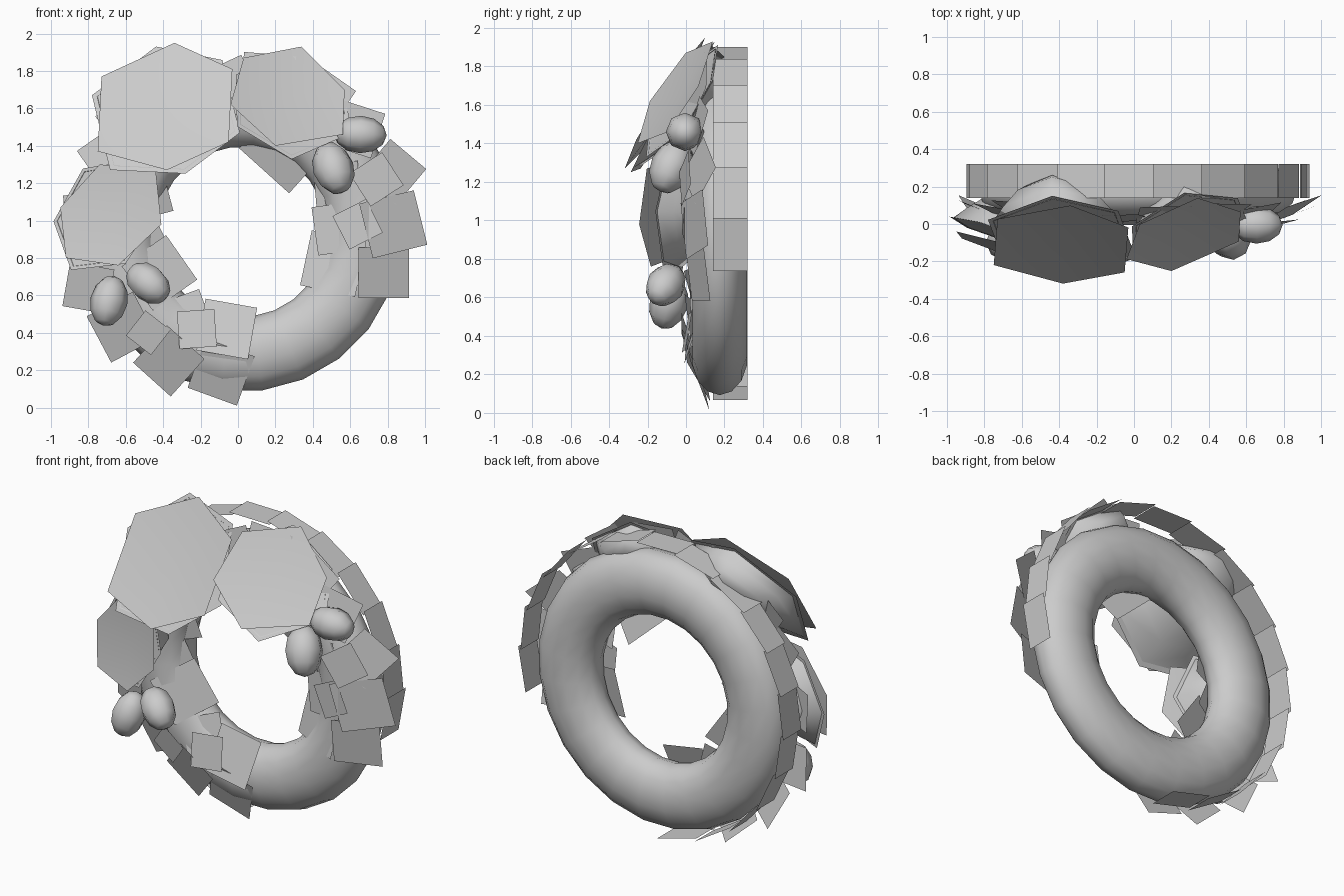
import bpy, bmesh, math
from mathutils import Vector, Matrix

if "Cube" in bpy.data.objects:
    bpy.data.objects.remove(bpy.data.objects["Cube"])

grey = bpy.data.materials.new("plain grey")
grey.diffuse_color = (0.6, 0.6, 0.6, 1)
grey.use_nodes = True
grey.node_tree.nodes["Principled BSDF"].inputs["Base Color"].default_value = grey.diffuse_color
CX, CZ = 0.02, 0.985                     # centre of the leaf wreath
RING_Z, MID = 0.94, 0.655                # ring centre height and mid radius


def make(name, verts, faces, smooth=False):
    me = bpy.data.meshes.new(name)
    me.from_pydata([tuple(v) for v in verts], [], faces)
    bm = bmesh.new()
    bm.from_mesh(me)
    bmesh.ops.recalc_face_normals(bm, faces=bm.faces)
    bm.to_mesh(me)
    bm.free()
    me.materials.append(grey)
    ob = bpy.data.objects.new(name, me)
    bpy.context.collection.objects.link(ob)
    for p in me.polygons:
        p.use_smooth = smooth
    return ob


# ring: rounded tube, a little flatter than it is wide
N, M = 24, 14
verts, faces = [], []
for i in range(N):
    a = 2 * math.pi * (i + 0.5) / N
    for j in range(M):
        b = 2 * math.pi * j / M
        r = MID + 0.2 * math.cos(b)
        y = 0.175 + 0.145 * math.sin(b)
        verts.append((CX + r * math.cos(a), y, RING_Z + r * math.sin(a)))
        i2, j2 = (i + 1) % N, (j + 1) % M
        faces.append((i * M + j, i2 * M + j, i2 * M + j2, i * M + j2))
make("ring", verts, faces, True)

# rim leaves: overlapping plates round the outer edge
verts, faces = [], []
for i in range(17):
    a = math.radians(-7 + i * 16.6)
    n = Vector((math.cos(a), 0, math.sin(a)))
    t = Vector((-n.z, 0, n.x))
    k = len(verts)
    for u, y in ((-0.14, 0.14), (0.14, 0.14), (0.14, 0.32), (-0.14, 0.32)):
        verts.append(Vector((CX, y, CZ)) + n * (0.90 + 0.06 * u) + t * u)
    faces.append((k, k + 1, k + 2, k + 3))
make("rim_leaves", verts, faces)

# front leaves: x, z, size, turn in degrees, layer (higher is further forward)
LEAVES = [
    (0.83, 0.98, 0.30, 14, 1), (0.83, 1.26, 0.25, -40, 0.5),
    (0.78, 0.72, 0.27, 0, 0), (0.51, 0.77, 0.30, -12, 0),
    (0.54, 0.96, 0.26, 8, 1), (0.53, 1.19, 0.24, 5, 0),
    (0.26, 1.40, 0.36, -42, 0), (0.63, 1.49, 0.25, -18, 0),
    (0.45, 1.66, 0.26, -35, 0), (0.16, 1.75, 0.28, -5, 0),
    (-0.05, 1.70, 0.28, 25, 0), (-0.12, 1.52, 0.24, 10, 0),
    (-0.32, 1.70, 0.28, 25, 0), (-0.58, 1.54, 0.26, 40, 0),
    (-0.68, 1.34, 0.26, 35, 0), (-0.48, 1.13, 0.22, 15, 0),
    (-0.53, 0.92, 0.24, 25, 0), (-0.80, 1.02, 0.25, 5, 0),
    (-0.80, 0.64, 0.24, -10, 1), (-0.42, 0.72, 0.29, 35, 1),
    (-0.62, 0.43, 0.28, 28, 0), (-0.37, 0.25, 0.27, -42, 1),
    (-0.09, 0.19, 0.28, -20, 0), (-0.06, 0.42, 0.28, -10, 1.5),
    (-0.28, 0.48, 0.24, 20, 0),
    # small top leaves
    (0.74, 1.22, 0.21, 33, 2.5), (0.64, 0.98, 0.20, 27, 2.5),
    (-0.22, 0.42, 0.20, 4, 2.5), (-0.48, 0.40, 0.17, 52, 2.5),
]
verts, faces = [], []
for x, z, size, turn, layer in LEAVES:
    d = Vector((x - CX, z - CZ))
    rad = d.length
    d.normalize()
    slope = max(-0.35, min(0.5, (rad - 0.68) * 3))
    y = 0.025 + 0.35 * abs(rad - 0.7) - 0.02 * layer
    k = len(verts)
    for q in range(4):
        a = math.radians(turn + 45 + 90 * q)
        o = Vector((math.cos(a), math.sin(a))) * size * 0.707
        verts.append((x + o.x, y + slope * o.dot(d), z + o.y))
    faces.append((k, k + 1, k + 2, k + 3))
make("front_leaves", verts, faces)


# flowers: two six-sided dishes on a smooth funnel
def flower(name, rim, y0, ax, az, root, shift):
    """rim: corners (x, z); depth is y0 + ax*dx + az*dz from the centre."""
    cx = sum(p[0] for p in rim) / 6
    cz = sum(p[1] for p in rim) / 6
    n = Vector((ax, -1, az)).normalized()
    c = Vector((cx, y0, cz))
    pts = [Vector((x, y0 + ax * (x - cx) + az * (z - cz), z)) for x, z in rim]
    fan = [(6, i, (i + 1) % 6) for i in range(6)]
    make(name + "_front_petals", pts + [c - n * 0.03], fan, True)
    turn = Matrix.Rotation(math.radians(14), 3, n)
    c2 = c - n * 0.045 + Vector(shift)
    back = [c2 + turn @ (p - c) * 1.03 for p in pts]
    make(name + "_back_petals", back + [c2 - n * 0.03], fan, True)
    # funnel bulges back onto the ring
    end = Vector(root)
    v, f = [], []
    for t, s in ((0.0, 0.96), (0.35, 0.78), (0.75, 0.54), (1.0, 0.28)):
        mid = c2.lerp(end, t)
        v += [mid + turn @ (p - c) * s for p in pts]
    for r in range(3):
        for i in range(6):
            j = (i + 1) % 6
            f.append((r * 6 + i, r * 6 + j, r * 6 + 6 + j, r * 6 + 6 + i))
    f.append(tuple(range(18, 24)))
    make(name + "_funnel", v, f, True)


flower("large_flower", [(-0.34, 1.95), (-0.03, 1.81), (-0.05, 1.42),
                        (-0.38, 1.27), (-0.75, 1.37), (-0.73, 1.77)],
       -0.115, -0.10, 0.62, (-0.42, 0.20, 1.66), (0, 0, 0))
flower("top_flower", [(0.03, 1.87), (0.34, 1.93), (0.57, 1.70),
                      (0.56, 1.46), (0.20, 1.40), (-0.04, 1.62)],
       -0.055, 0.33, 0.65, (0.27, 0.18, 1.67), (0.02, 0, -0.02))
flower("side_flower", [(-0.95, 1.07), (-0.74, 1.30), (-0.44, 1.27),
                       (-0.41, 0.98), (-0.64, 0.76), (-0.92, 0.80)],
       -0.14, -0.36, 0.10, (-0.64, 0.14, 1.03), (-0.04, 0.04, 0))


# berries: low-poly eggs, long axis given in the front plane
def berry(name, loc, long, wide, turn, lean):
    bm = bmesh.new()
    bmesh.ops.create_uvsphere(bm, u_segments=8, v_segments=6, radius=1)
    m = (Matrix.Translation(loc) @ Matrix.Rotation(math.radians(lean), 4, 'X')
         @ Matrix.Rotation(math.radians(turn), 4, 'Y')
         @ Matrix.Diagonal((wide, wide, long, 1)))
    bm.transform(m)
    me = bpy.data.meshes.new(name)
    bm.to_mesh(me)
    bm.free()
    for p in me.polygons:
        p.use_smooth = True
    me.materials.append(grey)
    bpy.context.collection.objects.link(bpy.data.objects.new(name, me))


berry("upper_right_berry", (0.655, -0.005, 1.46), 0.14, 0.10, 92, 0)
berry("lower_right_berry", (0.51, -0.075, 1.28), 0.15, 0.11, -18, -25)
berry("upper_left_berry", (-0.48, -0.105, 0.665), 0.135, 0.10, -45, -35)
berry("lower_left_berry", (-0.69, -0.09, 0.57), 0.14, 0.10, 12, -15)
